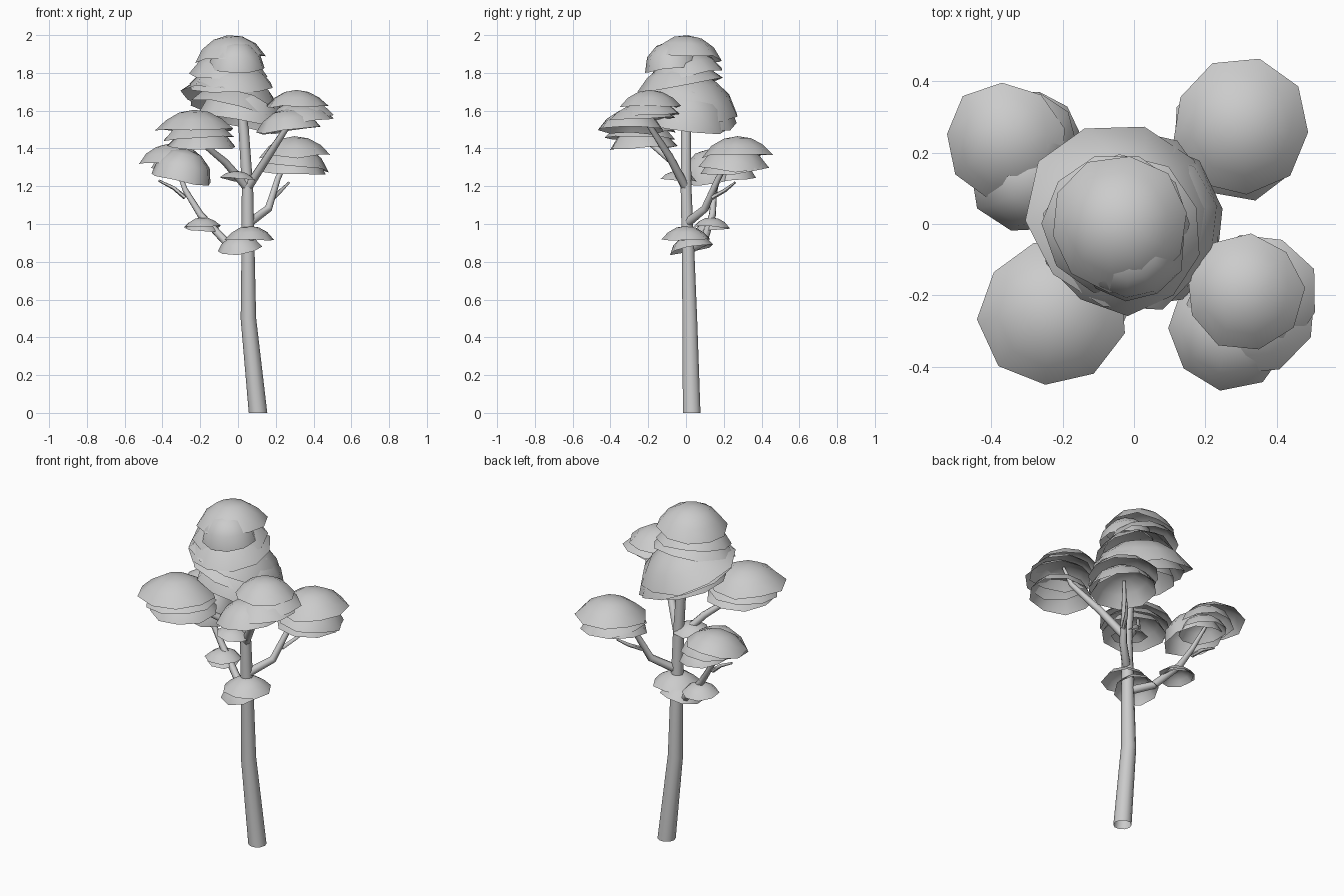
import bpy, bmesh, math, random
from mathutils import Vector

if "Cube" in bpy.data.objects:
    bpy.data.objects.remove(bpy.data.objects["Cube"])

random.seed(4)


def finish(bm, name, angle=60):
    bmesh.ops.recalc_face_normals(bm, faces=bm.faces)
    me = bpy.data.meshes.new(name)
    bm.to_mesh(me)
    bm.free()
    ob = bpy.data.objects.new(name, me)
    bpy.context.collection.objects.link(ob)
    bpy.ops.object.select_all(action='DESELECT')
    ob.select_set(True)
    bpy.context.view_layer.objects.active = ob
    bpy.ops.object.shade_smooth_by_angle(angle=math.radians(angle))
    return ob


def limb(name, points, sides):
    """Tapered open tube through (x, y, z, radius) points."""
    bm = bmesh.new()
    pts = [Vector(p[:3]) for p in points]
    rings = []
    for i, p in enumerate(pts):
        d = (pts[min(i + 1, len(pts) - 1)] - pts[max(i - 1, 0)]).normalized()
        if i == 0 and p.z == 0:
            d = Vector((0, 0, 1))
        q = Vector((0, 0, 1)).rotation_difference(d)
        r = points[i][3]
        rings.append([bm.verts.new(p + q @ Vector((r * math.cos(a), r * math.sin(a), 0)))
                      for a in (math.tau * k / sides for k in range(sides))])
    for a, b in zip(rings, rings[1:]):
        for k in range(sides):
            n = (k + 1) % sides
            bm.faces.new((a[k], a[n], b[n], b[k]))
    bm.faces.new(rings[-1])
    return finish(bm, name)


def foliage(name, caps, sides=9):
    """Open domes: rim centre x, y, z, radius, height, rim slope along x and y."""
    bm = bmesh.new()
    for x, y, z, r, h, sx, sy in caps:
        q = Vector((0, 0, 1)).rotation_difference(Vector((-sx, -sy, 1)).normalized())
        full = 2 * math.atan2(h, r)
        sphere = r / math.sin(full)
        turn = random.uniform(0, math.tau)
        c = Vector((x, y, z))
        top = bm.verts.new(c + q @ Vector((0, 0, h)))
        prev = None
        for j in (1, 2, 3):
            t = full * j / 3
            ring = []
            for k in range(sides):
                a = turn + math.tau * k / sides
                rr = sphere * math.sin(t)
                zz = h - sphere * (1 - math.cos(t))
                if j == 3:
                    rr *= random.uniform(0.97, 1.04)
                    zz += random.uniform(-0.05, 0.05) * r
                ring.append(bm.verts.new(c + q @ Vector((rr * math.cos(a), rr * math.sin(a), zz))))
            for k in range(sides):
                n = (k + 1) % sides
                if prev:
                    bm.faces.new((prev[k], ring[k], ring[n], prev[n]))
                else:
                    bm.faces.new((top, ring[k], ring[n]))
            prev = ring
    return finish(bm, name)


# Trunk
limb("trunk", [(.106, .03, 0, .049), (.055, .02, .5, .041), (.053, .01, .9, .034),
               (.05, 0, 1.2, .03), (.03, 0, 1.5, .027), (.0, 0, 1.78, .015)], 10)

# Main branches
limb("branch_back_left", [(.05, .01, .86, .024), (-.06, .09, .9, .022), (-.2, .14, 1.05, .019),
                          (-.28, .15, 1.18, .015), (-.33, .2, 1.31, .009)], 7)
limb("branch_back_right", [(.05, 0, 1.0, .025), (.16, .1, 1.08, .021), (.21, .17, 1.24, .016),
                           (.27, .24, 1.36, .009)], 7)
limb("branch_front_right", [(.05, 0, 1.19, .024), (.16, -.09, 1.36, .021), (.27, -.2, 1.53, .015),
                            (.31, -.22, 1.63, .008)], 7)
limb("branch_front_left", [(.05, 0, 1.19, .024), (-.07, -.07, 1.33, .02), (-.18, -.18, 1.42, .015),
                           (-.23, -.24, 1.52, .008)], 7)

# Twigs
limb("twig_left", [(-.28, .15, 1.14, .012), (-.34, .16, 1.19, .01), (-.42, .17, 1.23, .006)], 6)
limb("twig_right", [(.19, .14, 1.14, .012), (.23, .21, 1.18, .01), (.27, .26, 1.22, .006)], 6)

# Crown
foliage("crown_foliage", [
    (-.01, -.07, 1.82, .15, .15, 0, .1),
    (-.04, .0, 1.875, .19, .125, .12, -.05),
    (-.05, .0, 1.79, .205, .13, -.05, .15),
    (-.03, -.03, 1.73, .225, .13, 0, .15),
    (-.03, .02, 1.64, .275, .16, -.25, -.28),
    (-.01, .02, 1.58, .26, .17, -.25, -.2),
    (.02, .0, 1.53, .24, .22, -.15, -.12)], 10)

# Side canopies
foliage("canopy_back_right", [
    (.3, .275, 1.36, .19, .105, .02, .02),
    (.295, .25, 1.30, .185, .12, -.1, 0),
    (.29, .26, 1.28, .18, .12, -.05, .1)])
foliage("canopy_front_right", [
    (.31, -.19, 1.62, .165, .09, 0, 0),
    (.34, -.2, 1.57, .175, .09, .05, .05),
    (.33, -.24, 1.55, .18, .09, .05, .08),
    (.27, -.29, 1.5, .175, .11, .13, -.02)])
foliage("canopy_front_left", [
    (-.23, -.25, 1.495, .205, .11, .03, 0),
    (-.21, -.24, 1.45, .19, .1, .05, .0),
    (-.19, -.23, 1.405, .18, .11, .0, .03)])
foliage("canopy_back_left", [
    (-.36, .23, 1.34, .17, .085, .12, .1),
    (-.31, .23, 1.29, .15, .12, -.05, .1),
    (-.3, .14, 1.24, .165, .16, -.2, .1),
    (-.28, .24, 1.24, .13, .1, -.1, .05)])

# Small tufts along the trunk and branch
foliage("lower_tufts", [
    (.06, .0, .915, .13, .075, .03, 0),
    (.01, .03, .865, .12, .08, .15, .2),
    (-.19, .135, .985, .1, .05, .05, -.05),
    (-.19, .135, .97, .09, .05, -.05, .1),
    (.0, -.04, 1.235, .1, .045, -.1, -.08)], 8)
